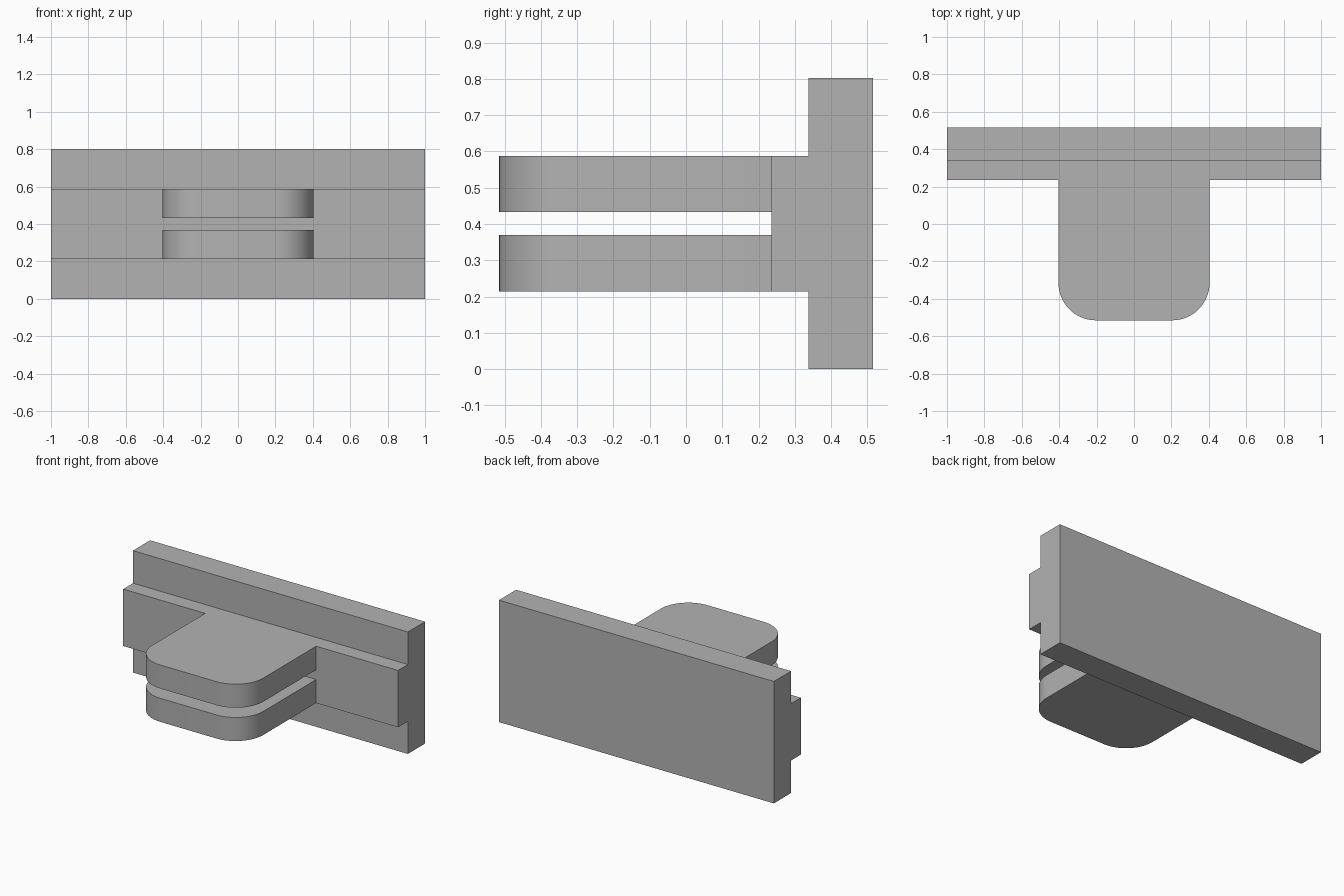
import bpy
import bmesh
from math import pi, cos, sin, radians

cube = bpy.data.objects.get("Cube")
if cube:
    bpy.data.objects.remove(cube, do_unlink=True)

GREY = (0.45, 0.45, 0.45, 1.0)
mat = bpy.data.materials.new("plain grey")
mat.use_nodes = True
mat.diffuse_color = GREY
mat.node_tree.nodes["Principled BSDF"].inputs["Base Color"].default_value = GREY

# Main dimensions
BAR_FRONT, PLATE_FRONT, BACK = 0.235, 0.337, 0.515
BAR_LOW, BAR_HIGH, TOP = 0.214, 0.588, 0.802
TONGUE_HALF, TONGUE_FRONT, RADIUS, TONGUE_THICK = 0.404, -0.515, 0.2, 0.155


def extrude_profile(name, points, direction):
    """Extrude a closed outline into a solid with flat caps."""
    bm = bmesh.new()
    face = bm.faces.new([bm.verts.new(p) for p in points])
    result = bmesh.ops.extrude_face_region(bm, geom=[face], use_keep_orig=True)
    moved = [v for v in result["geom"] if isinstance(v, bmesh.types.BMVert)]
    bmesh.ops.translate(bm, vec=direction, verts=moved)
    bmesh.ops.recalc_face_normals(bm, faces=bm.faces[:])
    mesh = bpy.data.meshes.new(name)
    bm.to_mesh(mesh)
    bm.free()
    mesh.materials.append(mat)
    obj = bpy.data.objects.new(name, mesh)
    bpy.context.collection.objects.link(obj)
    return obj


# Back plate with the raised bar along its front
side = [(BACK, 0), (BACK, TOP), (PLATE_FRONT, TOP), (PLATE_FRONT, BAR_HIGH),
        (BAR_FRONT, BAR_HIGH), (BAR_FRONT, BAR_LOW),
        (PLATE_FRONT, BAR_LOW), (PLATE_FRONT, 0)]
extrude_profile("back_plate_with_bar", [(-1, y, z) for y, z in side], (2, 0, 0))

# Two tongues with rounded front corners, flush with the bar top and bottom
steps = 16
right_arc = [(TONGUE_HALF - RADIUS + RADIUS * cos(a),
              TONGUE_FRONT + RADIUS - RADIUS * sin(a))
             for a in (pi / 2 * i / steps for i in range(steps + 1))]
half = [(TONGUE_HALF, BAR_FRONT)] + right_arc
outline = half + [(-x, y) for x, y in reversed(half)]
tongues = [extrude_profile(name, [(x, y, z) for x, y in outline], (0, 0, TONGUE_THICK))
           for name, z in (("lower_tongue", BAR_LOW),
                           ("upper_tongue", BAR_HIGH - TONGUE_THICK))]

# Smooth rounded corners, sharp rims
bpy.ops.object.select_all(action="DESELECT")
for obj in tongues:
    obj.select_set(True)
bpy.context.view_layer.objects.active = tongues[0]
bpy.ops.object.shade_smooth_by_angle(angle=radians(30))
